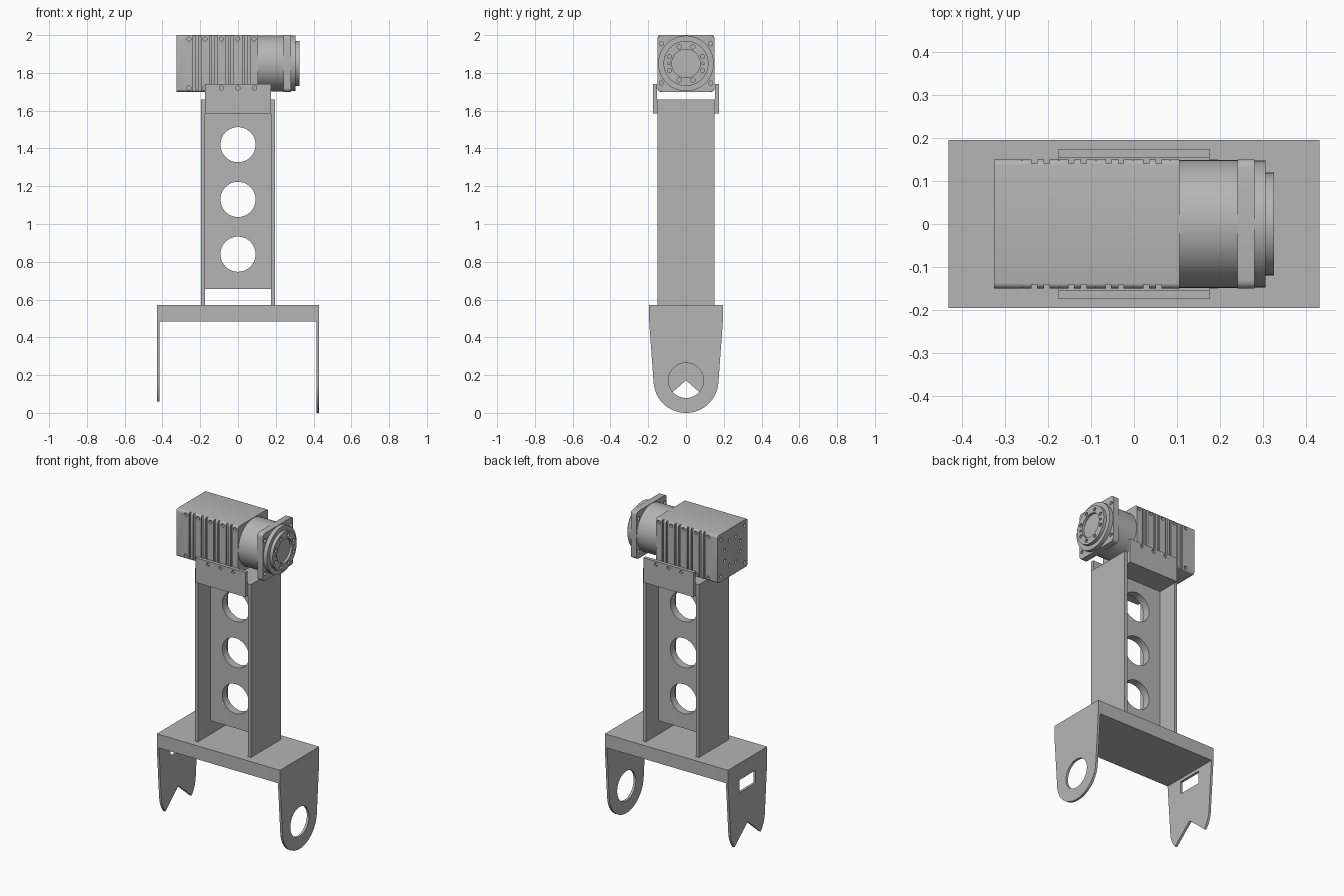
import bpy, bmesh, math
from mathutils import Vector, Matrix

cube = bpy.data.objects.get("Cube")
if cube:
    bpy.data.objects.remove(cube, do_unlink=True)

grey = bpy.data.materials.new("plain grey metal")
grey.use_nodes = True
GREY = (0.46, 0.46, 0.46, 1)
grey.diffuse_color = GREY
bsdf = next(n for n in grey.node_tree.nodes if n.type == 'BSDF_PRINCIPLED')
bsdf.inputs["Base Color"].default_value = GREY


def finish(bm, name):
    bmesh.ops.recalc_face_normals(bm, faces=bm.faces[:])
    mesh = bpy.data.meshes.new(name)
    bm.to_mesh(mesh)
    bm.free()
    mesh.materials.append(grey)
    ob = bpy.data.objects.new(name, mesh)
    bpy.context.collection.objects.link(ob)
    return ob


def box(name, x, y, z):
    bm = bmesh.new()
    bmesh.ops.create_cube(bm, size=1)
    for v in bm.verts:
        for i, (lo, hi) in enumerate((x, y, z)):
            v.co[i] = lo if v.co[i] < 0 else hi
    return finish(bm, name)


def cyl(name, axis, centre, r, length, sides=64):
    bm = bmesh.new()
    bmesh.ops.create_cone(bm, cap_ends=True, segments=sides, radius1=r, radius2=r, depth=length)
    turn = Vector((0, 0, 1)).rotation_difference(Vector(axis)).to_matrix().to_4x4()
    bm.transform(Matrix.Translation(centre) @ turn)
    return finish(bm, name)


def prism(name, points, x0, x1):
    """Extrude a (y, z) outline along x."""
    bm = bmesh.new()
    face = bm.faces.new([bm.verts.new((x0, y, z)) for y, z in points])
    ext = bmesh.ops.extrude_face_region(bm, geom=[face])
    bmesh.ops.translate(bm, vec=(x1 - x0, 0, 0),
                        verts=[g for g in ext["geom"] if isinstance(g, bmesh.types.BMVert)])
    return finish(bm, name)


def activate(ob):
    bpy.ops.object.select_all(action='DESELECT')
    ob.select_set(True)
    bpy.context.view_layer.objects.active = ob


def cut(ob, cutters):
    activate(ob)
    for c in cutters:
        mod = ob.modifiers.new("cut", 'BOOLEAN')
        mod.operation, mod.solver, mod.object = 'DIFFERENCE', 'EXACT', c
        bpy.ops.object.modifier_apply(modifier=mod.name)
        bpy.data.objects.remove(c, do_unlink=True)


def smooth(ob):
    activate(ob)
    bpy.ops.object.shade_smooth_by_angle(angle=math.radians(30))


def ring(count, r, offset=0.0):
    for i in range(count):
        a = 2 * math.pi * i / count + offset
        yield r * math.cos(a), r * math.sin(a)


def rounded(half, r, zc, steps=4):
    """Outline of a rounded square in (y, z)."""
    pts = []
    for q in range(4):
        a0 = q * math.pi / 2
        cy, cz = [(half - r) * s for s in ((1, 1), (-1, 1), (-1, -1), (1, -1))[q]]
        for i in range(steps + 1):
            a = a0 + i / steps * math.pi / 2
            pts.append((cy + r * math.cos(a), zc + cz + r * math.sin(a)))
    return pts


X, Y = (1, 0, 0), (0, 1, 0)

# Base plate
DECK = 0.57
box("base_plate", (-0.43, 0.43), (-0.195, 0.195), (0.485, DECK))

# Tapered legs with a bearing hole and bolt circle
HUB, HUB_R, W, TOP = 0.172, 0.172, 0.195, 0.485
d = math.hypot(W, TOP - HUB)
start = math.atan2(TOP - HUB, W) - math.acos(HUB_R / d)
outline = [(-W, TOP), (W, TOP)]
for i in range(41):
    a = start - (math.pi + 2 * start) * i / 40
    outline.append((HUB_R * math.cos(a), HUB + HUB_R * math.sin(a)))
for side, name in ((1, "right_end_leg"), (-1, "left_end_leg")):
    leg = prism(name, outline, side * 0.415, side * 0.43)
    cx = side * 0.42
    tools = [cyl("cutter", X, (cx, 0, HUB), 0.093, 0.1)]
    tools += [cyl("cutter", X, (cx, y, HUB + z), 0.013, 0.1, 20) for y, z in ring(8, 0.13)]
    if side < 0:
        # Open fork at the bottom and a slot below the plate
        spread = 0.3 * math.tan(math.radians(49))
        tools.append(prism("cutter", [(0, HUB), (spread, HUB - 0.3), (-spread, HUB - 0.3)],
                           cx - 0.05, cx + 0.05))
        tools.append(box("cutter", (cx - 0.05, cx + 0.05), (-0.08, 0.08), (0.385, 0.465)))
    cut(leg, tools)
    smooth(leg)

# Column: two side plates and a web with three lightening holes
for side, name in ((-1, "column_plate_left"), (1, "column_plate_right")):
    box(name, sorted((side * 0.175, side * 0.195)), (-0.15, 0.15), (DECK, 1.66))
web = box("column_web", (-0.175, 0.175), (-0.024, 0.024), (0.655, 1.585))
cut(web, [cyl("cutter", Y, (0, 0, z), 0.093, 0.3) for z in (0.84, 1.13, 1.42)])
smooth(web)

# Motor bracket: thick floor with two upright cheeks
box("bracket_floor", (-0.175, 0.175), (-0.155, 0.155), (1.585, 1.66))
for side, name in ((-1, "bracket_cheek_front"), (1, "bracket_cheek_back")):
    cheek = box(name, (-0.175, 0.175), sorted((side * 0.153, side * 0.174)), (1.585, 1.74))
    cut(cheek, [cyl("cutter", Y, (x, side * 0.174, 1.72), 0.011, 0.02, 20)
                for x in (-0.088, 0, 0.088)])
    smooth(cheek)

# Motor body with cooling grooves and screw holes
MZ = 1.85
body = prism("motor_body", rounded(0.15, 0.014, MZ), -0.325, 0.105)
tools = []
for side in (-1, 1):
    for mid in (-0.217, -0.131, -0.045, 0.043):
        for dx in (-0.0145, 0.0145):
            x = mid + dx
            tools.append(box("cutter", (x - 0.006, x + 0.006),
                             sorted((side * 0.14, side * 0.2)), (1.6, 2.1)))
    for i in range(5):
        for dz in (-0.13, 0.13):
            tools.append(cyl("cutter", Y, (-0.26 + i * 0.086, side * 0.15, MZ + dz),
                             0.011, 0.03, 16))
for r, off in ((0.085, math.pi / 8), (0.165, math.pi / 4)):
    for y, z in ring(8 if r < 0.1 else 4, r, off):
        tools.append(cyl("cutter", X, (-0.325, y, MZ + z), 0.01, 0.03, 16))
cut(body, tools)
smooth(body)

# Gearbox barrel
smooth(cyl("gearbox_barrel", X, (0.1725, 0, MZ), 0.148, 0.135, 96))

# Square mounting flange with corner holes
flange = prism("mounting_flange", rounded(0.15, 0.02, MZ), 0.24, 0.28)
cut(flange, [cyl("cutter", X, (0.26, sy * 0.13, MZ + sz * 0.104), 0.011, 0.1, 20)
             for sy in (-1, 1) for sz in (-1, 1)])
smooth(flange)

# Output ring and drilled output face
smooth(cyl("output_ring", X, (0.2925, 0, MZ), 0.147, 0.025, 96))
face = cyl("output_face", X, (0.315, 0, MZ), 0.119, 0.02, 96)
tools = [cyl("cutter", X, (0.325, 0, MZ), 0.075, 0.03)]
tools += [cyl("cutter", X, (0.325, y, MZ + z), 0.011, 0.02, 20)
          for y, z in ring(8, 0.095, math.pi / 8)]
tools += [cyl("cutter", X, (0.325, y, MZ), 0.007, 0.02, 16) for y in (-0.09, 0.09)]
cut(face, tools)
smooth(face)
